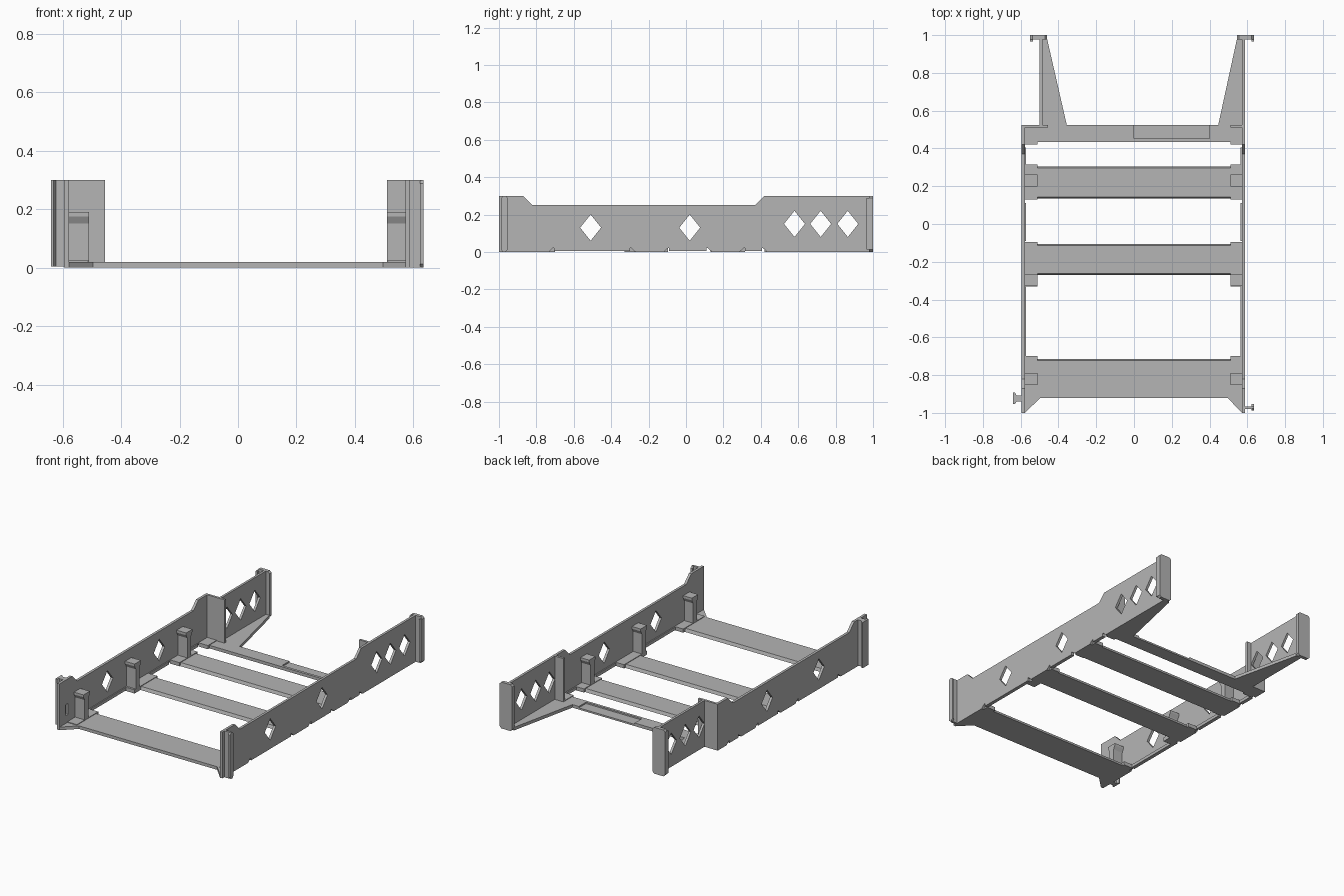
import bpy, bmesh
from mathutils import Vector

if "Cube" in bpy.data.objects:
    bpy.data.objects.remove(bpy.data.objects["Cube"], do_unlink=True)

grey = bpy.data.materials.new("plain grey")
grey.use_nodes = True
grey.diffuse_color = (0.46, 0.46, 0.46, 1)
grey.node_tree.nodes["Principled BSDF"].inputs["Base Color"].default_value = (0.46, 0.46, 0.46, 1)

# Order in which profile u, profile v and depth w land on x, y, z
AXES = {"x": lambda u, v, w: (w, u, v),
        "y": lambda u, v, w: (u, w, v),
        "z": lambda u, v, w: (u, v, w)}


def plate(name, axis, lo, hi, outline, holes=()):
    """Extrude a flat outline with holes along an axis from lo to hi."""
    curve = bpy.data.curves.new(name, "CURVE")
    curve.dimensions = "2D"
    curve.fill_mode = "BOTH"
    curve.extrude = (hi - lo) / 2
    for loop in [outline, *holes]:
        spline = curve.splines.new("POLY")
        spline.points.add(len(loop) - 1)
        for point, (u, v) in zip(spline.points, loop):
            point.co = (u, v, 0, 1)
        spline.use_cyclic_u = True
    temp = bpy.data.objects.new(name + "_profile", curve)
    bpy.context.collection.objects.link(temp)
    bpy.context.view_layer.update()
    deps = bpy.context.evaluated_depsgraph_get()
    mesh = bpy.data.meshes.new_from_object(temp.evaluated_get(deps))
    bpy.data.objects.remove(temp, do_unlink=True)
    bpy.data.curves.remove(curve)

    bm = bmesh.new()
    bm.from_mesh(mesh)
    for v in bm.verts:
        v.co = Vector(AXES[axis](v.co.x, v.co.y, v.co.z + (lo + hi) / 2))
    bmesh.ops.remove_doubles(bm, verts=bm.verts, dist=1e-5)
    bmesh.ops.recalc_face_normals(bm, faces=bm.faces)
    for f in bm.faces:
        f.smooth = False
    bm.to_mesh(mesh)
    bm.free()
    mesh.name = name
    mesh.materials.clear()
    mesh.materials.append(grey)
    obj = bpy.data.objects.new(name, mesh)
    bpy.context.collection.objects.link(obj)
    return obj


def rect(a, b, c, d):
    return [(a, c), (b, c), (b, d), (a, d)]


def box(name, x, y, z):
    return plate(name, "z", *z, rect(*x, *y))


def diamond(y, z, w=0.056, h=0.07):
    return [(y - w, z), (y, z - h), (y + w, z), (y, z + h)]


def rounded(a, b, c, d, r=0.012):
    return [(a + r, c), (b - r, c), (b, c + r), (b, d - r),
            (b - r, d), (a + r, d), (a, d - r), (a, c + r)]


H = 0.3
BARS = [(-0.92, -0.715), (-0.27, -0.105), (0.135, 0.305), (0.435, 0.525)]
GAPS = [(-0.735, -0.27), (-0.12, 0.14), (0.285, 0.435)]
FRONT_HOLES = [diamond(y, 0.13) for y in (-0.51, 0.02)]
BACK_HOLES = [diamond(y, 0.15) for y in (0.58, 0.72, 0.865)]
SLOT = rect(-0.94, -0.912, 0.07, 0.14)


def wall_outline(end):
    """Raised ends, lower middle and shallow notches along the bottom."""
    pts = [(-1, 0)]
    for a, b in GAPS:
        pts += [(a, 0), (a + 0.025, 0.022), (b - 0.025, 0.022), (b, 0)]
    return pts + [(end, 0), (end, H), (0.42, H), (0.37, 0.25),
                  (-0.82, 0.25), (-0.87, H), (-1, H)]


# Side walls
plate("left_wall", "x", 0.572, 0.588, wall_outline(1), FRONT_HOLES + BACK_HOLES)
plate("right_wall", "x", -0.595, -0.578, wall_outline(0.525), FRONT_HOLES + [SLOT])
plate("right_rear_wall", "x", -0.5, -0.485, rect(0.512, 1, 0, H), BACK_HOLES)

# Upright ribs where the rear section begins
box("right_step_rib", (-0.595, -0.455), (0.51, 0.525), (0, H))
box("left_step_rib", (0.51, 0.575), (0.51, 0.525), (0, H))

# Tongues in the wall notches
for side, lo, hi in (("left", 0.565, 0.588), ("right", -0.595, -0.571)):
    for i, (a, b) in enumerate(GAPS):
        box(f"{side}_tongue_{i + 1}", (lo, hi), (a + 0.03, b - 0.03), (0.004, 0.024))

# Cross bars with sloped edges
for i, (a, b) in enumerate(BARS[:3]):
    plate(f"cross_bar_{i + 1}", "x", -0.578, 0.572,
          [(a, 0), (b, 0), (b - 0.008, 0.02), (a + 0.008 * (i > 0), 0.02)])

# Rear bar with a shallow recess on one half
a, b = BARS[3]
for name, x, top in (("rear_bar_right", (-0.59, 0.0), 0.02),
                     ("rear_bar_recess", (0.0, 0.4), 0.011),
                     ("rear_bar_left", (0.4, 0.575), 0.02)):
    box(name, x, (a, b), (0, top))
box("rear_bar_rim", (0.0, 0.4), (a, 0.452), (0, 0.02))

# Floor pads, front flares and rear gussets at both sides
for side, inner, edge in (("left", 0.572, 0.51), ("right", -0.578, -0.51)):
    x = sorted((inner, edge))
    s = 1 if inner > 0 else -1
    for i, y in enumerate([(-0.92, -0.7), (-0.33, -0.095), (0.13, 0.315), (0.42, 0.525)]):
        box(f"{side}_pad_{i + 1}", x, y, (0, 0.024))
    plate(f"{side}_front_flare", "z", 0, 0.02,
          [(inner, -1), (inner, -0.9), (s * 0.48, -0.9), (s * 0.495, -0.92)])
    # Clip posts with flared heads
    for i, y in enumerate((-0.82, -0.297, 0.23)):
        box(f"{side}_clip_post_{i + 1}", x, (y - 0.02, y + 0.02), (0.02, 0.16))
        plate(f"{side}_clip_head_{i + 1}", "x", *x,
              [(y - 0.02, 0.152), (y + 0.02, 0.152), (y + 0.032, 0.175),
               (y + 0.032, 0.19), (y - 0.032, 0.19), (y - 0.032, 0.175)])

plate("left_gusset", "z", 0, 0.02,
      [(0.445, 0.52), (0.575, 0.52), (0.575, 0.98), (0.545, 0.98)])
plate("right_gusset", "z", 0, 0.02,
      [(-0.355, 0.52), (-0.49, 0.52), (-0.49, 0.98), (-0.46, 0.98)])

# Rear end flanges with a hooked outer lip
for side, lo, hi, s in (("left", 0.545, 0.635, 1), ("right", -0.55, -0.46, -1)):
    plate(f"{side}_rear_flange", "y", 0.978, 1, rounded(lo, hi, 0, H))
    lip = (hi - 0.014, hi) if s > 0 else (lo, lo + 0.014)
    box(f"{side}_rear_lip", lip, (0.966, 0.985), (0.012, H - 0.012))

# Front connector rails on the outer faces
box("left_front_neck", (0.585, 0.625), (-0.98, -0.965), (0, H))
plate("left_front_rail", "x", 0.622, 0.635, rounded(-0.988, -0.953, 0, H))
plate("right_front_rail", "z", 0.004, H,
      [(-0.594, -0.94), (-0.594, -0.908), (-0.622, -0.908), (-0.63, -0.893),
       (-0.64, -0.893), (-0.64, -0.953), (-0.63, -0.953), (-0.622, -0.94)])
